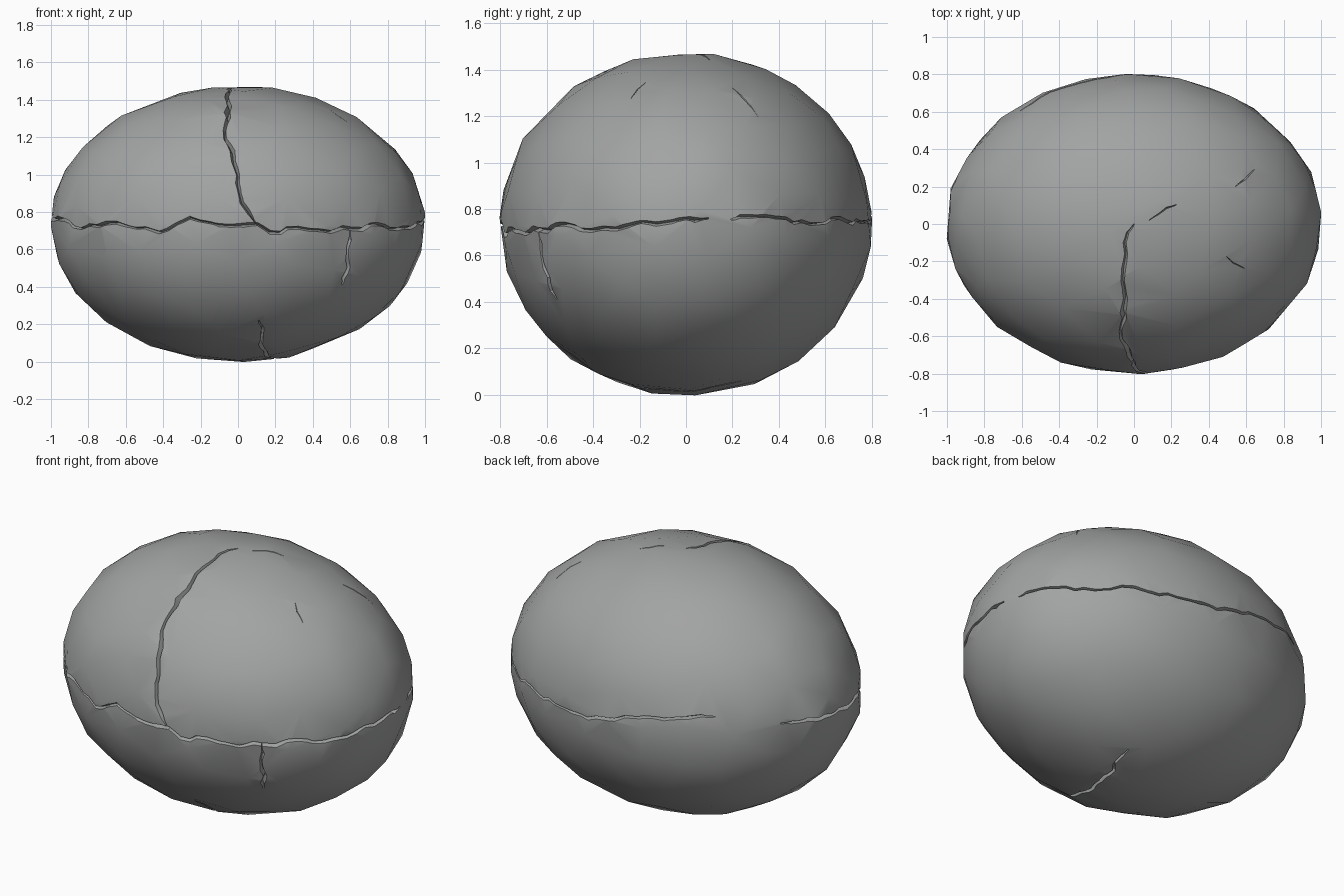
import bpy, bmesh, math, random
from mathutils import Vector, noise

random.seed(4)
if "Cube" in bpy.data.objects:
    bpy.data.objects.remove(bpy.data.objects["Cube"])

RADII = Vector((1.0, 0.8, 0.735))
CENTRE = Vector((0, 0, 0.735))


def on_shell(p):
    """Project a point radially onto the egg and give its normal."""
    d = p - CENTRE
    q = Vector((d[i] / RADII[i] for i in range(3))).normalized()
    n = Vector((q[i] / RADII[i] for i in range(3))).normalized()
    return CENTRE + q * RADII, n


def new_object(name, bm):
    mesh = bpy.data.meshes.new(name)
    bm.to_mesh(mesh)
    bm.free()
    ob = bpy.data.objects.new(name, mesh)
    bpy.context.collection.objects.link(ob)
    return ob


# Egg: irregular faceted ellipsoid lying on its side
bm = bmesh.new()
bmesh.ops.create_icosphere(bm, subdivisions=5, radius=1)
for v in bm.verts:
    v.co *= 1 + 0.006 * noise.noise(v.co * 3)
    v.co = v.co * RADII + CENTRE
egg = new_object("egg_shell", bm)
dec = egg.modifiers.new("facets", 'DECIMATE')
dec.ratio = 0.07


def crack(name, points, width, depth=0.035):
    """Jagged wedge that follows the shell and is cut out of it."""
    pts = [Vector(p) for p in points]
    path = [pts[0]]
    for a, b in zip(pts, pts[1:]):
        steps = max(1, round((b - a).length / 0.06))
        for i in range(1, steps + 1):
            p = a.lerp(b, i / steps)
            if i < steps:
                p += Vector([random.uniform(-1, 1) for _ in range(3)]) * 0.012
            path.append(p)
    bm = bmesh.new()
    rings = []
    last = len(path) - 1
    for i, p in enumerate(path):
        co, n = on_shell(p)
        t = on_shell(path[min(i + 1, last)])[0] - on_shell(path[max(i - 1, 0)])[0]
        side = n.cross(t).normalized()
        w = width * random.uniform(0.7, 1.2) * (0.3 if i in (0, last) else 1)
        top, base = co + n * depth, co - n * depth
        rings.append([bm.verts.new(c) for c in (top + side * w, top - side * w, base)])
    for a, b in zip(rings, rings[1:]):
        for k in range(3):
            m = (k + 1) % 3
            bm.faces.new((a[k], a[m], b[m], b[k]))
    bm.faces.new(rings[0])
    bm.faces.new(rings[-1])
    bmesh.ops.triangulate(bm, faces=bm.faces[:])
    bmesh.ops.recalc_face_normals(bm, faces=bm.faces[:])
    ob = new_object(name, bm)
    ob.hide_render = True
    cut = egg.modifiers.new(name, 'BOOLEAN')
    cut.operation, cut.solver, cut.object = 'DIFFERENCE', 'EXACT', ob
    return ob


def around(pairs):
    """Points round the middle from (angle, height) pairs."""
    return [(math.cos(math.radians(a)), 0.8 * math.sin(math.radians(a)), z) for a, z in pairs]


cutters = [
    # Belt crack, front half then back half
    crack("belt_crack_front", around([
        (152, .81), (172, .78), (190, .76), (200, .76), (212, .71), (225, .74), (240, .715),
        (245, .69), (255, .77), (264, .73), (276, .735), (280, .69), (289, .715), (297, .7),
        (307, .71), (319, .735), (325, .71), (342, .73), (360, .76), (367, .76)]), 0.02),
    crack("belt_crack_back", around([
        (14, .755), (26, .77), (36, .74), (43, .735), (52, .76), (61, .745),
        (85, .74), (105, .83), (120, .86), (129, .87)]), 0.016),
    # Crack running up the front and over the top
    crack("top_crack", [
        (.1, -.79, .73), (.02, -.78, .85), (0, -.74, 1), (-.03, -.68, 1.13), (-.07, -.62, 1.2),
        (-.05, -.5, 1.3), (-.06, -.3, 1.4), (-.05, -.1, 1.46), (0, 0, 1.47)], 0.022),
    # Fine splits on the upper left
    crack("fine_crack_top", [(.08, .02, 1.46), (.22, .1, 1.42)], 0.006),
    crack("fine_crack_back", [(.54, .2, 1.32), (.66, .31, 1.2)], 0.006),
    crack("fine_crack_front", [(.48, -.17, 1.33), (.57, -.23, 1.26)], 0.006),
    # Branches below the belt and underneath
    crack("branch_crack", [(.6, -.64, .71), (.59, -.63, .6), (.6, -.6, .5), (.57, -.57, .4)], 0.02),
    crack("bottom_crack", [
        (.11, -.56, .22), (.13, -.46, .14), (.12, -.38, .09), (.15, -.22, .04),
        (.2, 0, .02), (.24, .24, .06)], 0.018),
]

# Bake the cuts, then drop the cutters
bpy.context.view_layer.update()
graph = bpy.context.evaluated_depsgraph_get()
baked = bpy.data.meshes.new_from_object(egg.evaluated_get(graph))
egg.modifiers.clear()
egg.data = baked
for ob in cutters:
    bpy.data.objects.remove(ob)

# Single stone-grey colour
grey = bpy.data.materials.new("stone_grey")
grey.use_nodes = True
colour = (0.36, 0.37, 0.365, 1)
grey.diffuse_color = colour
grey.node_tree.nodes["Principled BSDF"].inputs["Base Color"].default_value = colour
egg.data.materials.clear()
egg.data.materials.append(grey)

# Smooth shell, crisp crack edges
for ob in bpy.context.selected_objects:
    ob.select_set(False)
egg.select_set(True)
bpy.context.view_layer.objects.active = egg
bpy.ops.object.shade_smooth_by_angle(angle=math.radians(30))
